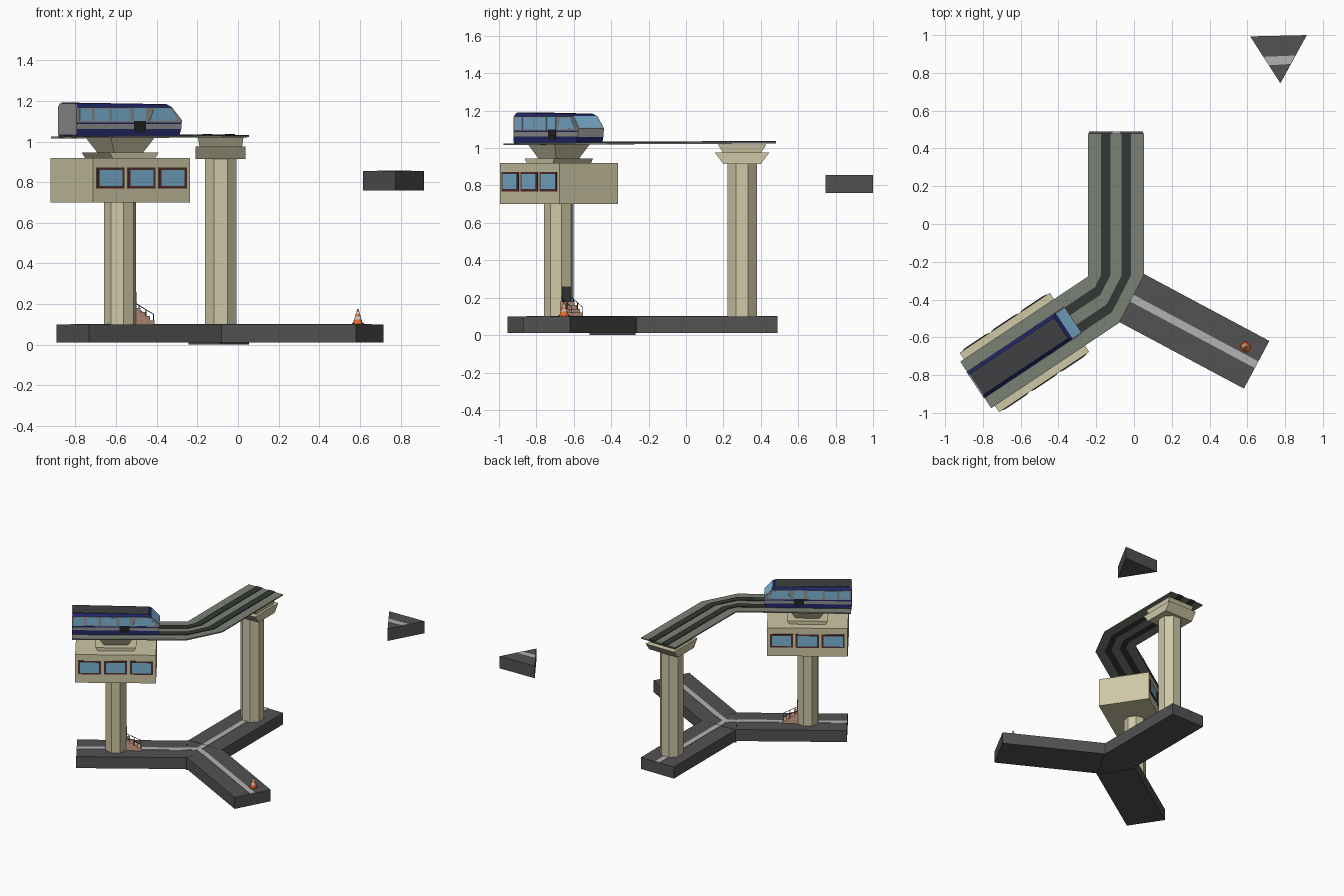
import bpy, math
from mathutils import Matrix, Vector

if "Cube" in bpy.data.objects:
    bpy.data.objects.remove(bpy.data.objects["Cube"])

COL = {
    "concrete": (0.62, 0.57, 0.38), "road": (0.085, 0.085, 0.085), "line": (0.45, 0.45, 0.45),
    "track": (0.20, 0.22, 0.18), "rail": (0.035, 0.038, 0.038), "navy": (0.015, 0.02, 0.14),
    "silver": (0.28, 0.28, 0.29), "glass": (0.2, 0.45, 0.65), "roof": (0.05, 0.05, 0.055),
    "brown": (0.09, 0.03, 0.025), "orange": (0.8, 0.15, 0.03), "white": (0.8, 0.8, 0.8),
    "step": (0.62, 0.36, 0.25), "black": (0.015, 0.015, 0.015)}
MATS = {}
for k, c in COL.items():
    MATS[k] = bpy.data.materials.new(k)
    MATS[k].diffuse_color = (*c, 1)


def frame(x, y, deg):
    return Matrix.Translation((x, y, 0)) @ Matrix.Rotation(math.radians(deg), 4, 'Z')


NORTH = frame(-0.085, 0.30, 90)
WEST = frame(-0.58, -0.68, 33.7)
EAST = frame(-0.016, -0.39, -28.1)
WORLD = Matrix.Identity(4)


def loft(name, a, b, mat, M=WORLD):
    """Closed solid between two matching 3D loops."""
    n = len(a)
    faces = [list(range(n))[::-1], list(range(n, 2 * n))]
    faces += [[i, (i + 1) % n, n + (i + 1) % n, n + i] for i in range(n)]
    me = bpy.data.meshes.new(name)
    me.from_pydata([M @ Vector(p) for p in list(a) + list(b)], [], faces)
    me.materials.append(MATS[mat])
    ob = bpy.data.objects.new(name, me)
    bpy.context.collection.objects.link(ob)
    return ob


def slab(name, pts, z0, z1, mat, M=WORLD):
    return loft(name, [(x, y, z0) for x, y in pts], [(x, y, z1) for x, y in pts], mat, M)


def side(name, prof, y0, y1, mat, M=WORLD):
    """x-z profile extruded across y."""
    return loft(name, [(x, y1, z) for x, z in prof], [(x, y0, z) for x, z in prof], mat, M)


def rect(x0, x1, y0, y1):
    return [(x0, y0), (x1, y0), (x1, y1), (x0, y1)]


def box(name, x0, x1, y0, y1, z0, z1, mat, M=WORLD):
    return slab(name, rect(x0, x1, y0, y1), z0, z1, mat, M)


def ngon(r, n, z, x=0, y=0):
    return [(x + r * math.cos(math.tau * (i + .5) / n), y + r * math.sin(math.tau * (i + .5) / n), z)
            for i in range(n)]


def taper(name, x0, y0, z0, x1, y1, z1, mat, M):
    loft(name, [(x, y, z0) for x, y in rect(-x0, x0, -y0, y0)],
         [(x, y, z1) for x, y in rect(-x1, x1, -y1, y1)], mat, M)


def ribbon(name, pts, w, z, mat):
    a, b = Vector(pts[0]), Vector(pts[1])
    d = (b - a).normalized() * w / 2
    n = Vector((-d.y, d.x))
    slab(name, [a - n, b - n, b + n, a + n], z, z + .003, mat)


# Road: three arms, a junction and one loose wedge
for nm, M, s0, s1 in (("north", NORTH @ Matrix.Translation((0, .01, 0)), -.57, .19),
                      ("west", WEST, -.28, .503), ("east", EAST, 0, .754)):
    box("road_" + nm, s0, s1, -.143, .143, .01, .10, "road", M)
    box("road_line_" + nm, s0, s1, -.02, .02, .10, .103, "line", M)
tri = [(-.243, -.275), (-.087, -.517), (.053, -.27)]
slab("road_junction", tri, 0, .10, "road")
for i in range(3):
    p, q = Vector(tri[i]), Vector(tri[(i + 1) % 3])
    ribbon("junction_line", [(-.092, -.354), (p + q) / 2], .04, .10, "line")
slab("floating_wedge", [(.615, .993), (.775, .745), (.915, 1.0)], .76, .855, "road")
slab("floating_wedge_line", [(.714, .84), (.828, .847), (.853, .892), (.686, .885)], .854, .857, "line")

# Pillars with flared heads
for nm, M, r, cap, neck in (("north", NORTH, .085, .975, (.102, .105)),
                            ("west", WEST, .08, .945, (.085, .075))):
    loft("pillar_" + nm, ngon(r, 8, .10), ngon(r, 8, .93), "concrete", M)
    taper("pillar_cap_" + nm, .10, .123, cap - .06, .145, .123, cap, "concrete", M)
    taper("pillar_neck_" + nm, neck[0], neck[1], cap, .13, .112, 1.02, "concrete", M)

# Track: five bands through straight, bend, straight
bands = [(-.148, -.08, "track"), (-.08, -.03, "rail"), (-.03, .03, "track"),
         (.03, .08, "rail"), (.08, .148, "track")]
NT = frame(-.095, 0, 90)


def track_piece(name, A, sa, B, sb, z0a, z0b):
    for t0, t1, mat in bands:
        up = .005 if mat == "rail" else 0
        lo, hi = [], []
        for F, s, t, z in ((A, sa, t0, z0a), (B, sb, t0, z0b), (B, sb, t1, z0b), (A, sa, t1, z0a)):
            p = F @ Vector((s, t, 0))
            lo.append((p.x, p.y, z))
            hi.append((p.x, p.y, z + .009 + up))
        loft(name + "_" + mat, lo, hi, mat)


track_piece("track_west", WEST, -.31, WEST, .503, 1.016, 1.02)
track_piece("track_bend", WEST, .503, NT, -.27, 1.02, 1.021)
track_piece("track_north", NT, -.27, NT, .48, 1.021, 1.024)

# Station cabin with three framed windows on each long side
box("station_cabin", -.287, .287, -.188, .188, .70, .92, "concrete", WEST)
for sgn in (-1, 1):
    for c in (-.184, 0, .184):
        ya, yb = sorted((sgn * .18, sgn * .192))
        box("cabin_window_frame", c - .082, c + .082, ya, yb, .768, .872, "brown", WEST)
        ya, yb = sorted((sgn * .185, sgn * .194))
        box("cabin_window_glass", c - .068, c + .068, ya, yb, .78, .86, "glass", WEST)

# Pillar door, steps and hand rails
box("pillar_door", .06, .077, -.028, .028, .10, .26, "roof", WEST)
prof = [(.07, .10), (.18, .10)]
for i in range(4):
    prof += [(.18 - i * .0275, .12 + i * .02), (.18 - (i + 1) * .0275, .12 + i * .02)]
side("steps", prof, -.036, .036, "step", WEST)
for y in (-.034, .034):
    for path in ([(.075, .20), (.175, .15), (.175, .11)], [(.09, .17), (.09, .193)],
                 [(.13, .14), (.13, .173)]):
        cu = bpy.data.curves.new("hand_rail", 'CURVE')
        cu.dimensions, cu.bevel_depth, cu.bevel_resolution = '3D', .0022, 0
        sp = cu.splines.new('POLY')
        sp.points.add(len(path) - 1)
        for p, (x, z) in zip(sp.points, path):
            p.co = (*(WEST @ Vector((x, y, z))), 1)
        cu.materials.append(MATS["black"])
        bpy.context.collection.objects.link(bpy.data.objects.new("hand_rail", cu))

# Train: skirt, body, roof, windscreen
W = .083
side("train_skirt", [(-.31, 1.03), (.295, 1.03), (.306, 1.062), (-.31, 1.062)], -W, W, "navy", WEST)
side("train_body", [(-.31, 1.06), (.306, 1.06), (.31, 1.105), (.252, 1.168), (-.31, 1.168)],
     -W, W, "silver", WEST)
loft("train_roof", [(x, y, 1.167) for x, y in rect(-.31, .253, -W, W)],
     [(x, y, z) for (x, y), z in zip(rect(-.31, .235, -.066, .066), (1.188, 1.182, 1.182, 1.188))],
     "navy", WEST)
loft("train_roof_panel", [(x, y, 1.165) for x, y in rect(-.305, .232, -.066, .066)],
     [(x, y, z) for (x, y), z in zip(rect(-.305, .23, -.064, .064), (1.191, 1.184, 1.184, 1.191))],
     "roof", WEST)
side("train_windscreen", [(.250, 1.160), (.303, 1.108), (.309, 1.110), (.252, 1.171)],
     -.074, .074, "glass", WEST)
loft("train_end_wall", [(-.305, y, z) for y, z in ((-W, 1.035), (-W, 1.167), (-.066, 1.188),
                                                 (.066, 1.188), (W, 1.167), (W, 1.035))],
     [(-.313, y, z) for y, z in ((-W, 1.035), (-W, 1.167), (-.066, 1.188),
                                 (.066, 1.188), (W, 1.167), (W, 1.035))], "silver", WEST)
for sgn in (-1, 1):
    ya, yb = sorted((sgn * .08, sgn * .0855))
    for x0, x1 in ((-.296, -.225), (-.208, -.122), (-.105, .005)):
        box("train_window", x0, x1, ya, yb, 1.10, 1.163, "glass", WEST)
    box("train_door", .026, .096, ya, yb, 1.045, 1.10, "black", WEST)
    box("train_door_window", .026, .096, ya, yb, 1.10, 1.167, "glass", WEST)
    side("train_cab_window", [(.118, 1.10), (.285, 1.105), (.24, 1.162), (.145, 1.162)],
         ya, yb, "glass", WEST)
    box("train_side_band", -.31, .306, *sorted((sgn * .08, sgn * .0845)), 1.085, 1.094, "navy", WEST)

# Traffic cone in stacked colour rings
rings = [(.10, .031), (.108, .031), (.108, .025), (.125, .019), (.138, .015), (.150, .011), (.160, .008), (.175, .004)]
for i, mat in ((0, "orange"), (2, "orange"), (3, "white"), (4, "orange"), (5, "white"), (6, "orange")):
    (za, ra), (zb, rb) = rings[i], rings[i + 1]
    loft("traffic_cone", ngon(ra, 10, za, .59, -.652), ngon(rb, 10, zb, .59, -.652), mat)

for m in bpy.data.materials:
    if m.users and not m.is_grease_pencil:
        m.use_nodes = True
        m.node_tree.nodes["Principled BSDF"].inputs["Base Color"].default_value = m.diffuse_color
